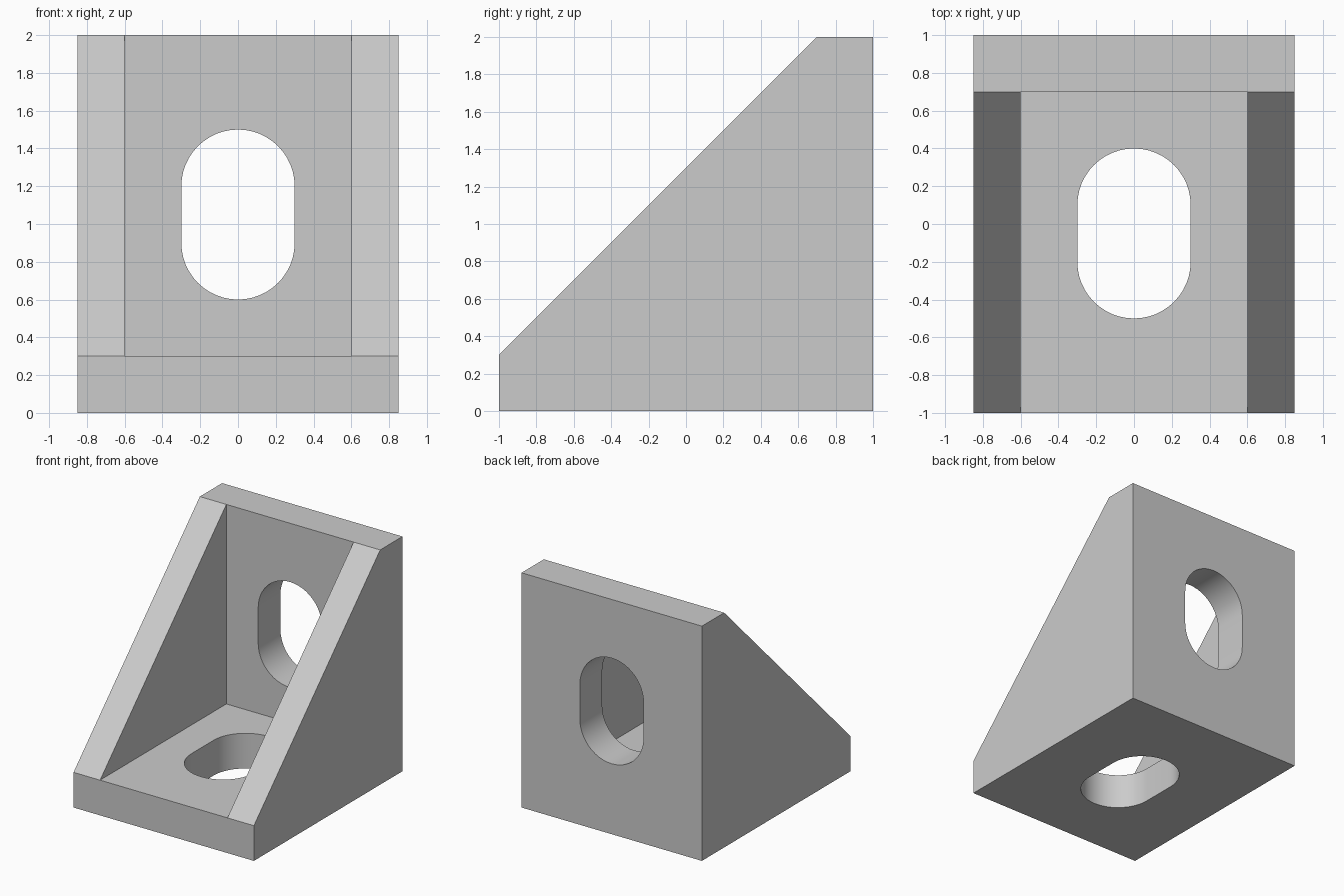
import bpy, bmesh, math
from mathutils import Matrix, Vector

if "Cube" in bpy.data.objects:
    bpy.data.objects.remove(bpy.data.objects["Cube"], do_unlink=True)

WIDTH, WALL, INNER = 1.7, 0.3, 1.2

grey = bpy.data.materials.new("plain grey")
grey.use_nodes = True
colour = (0.6, 0.6, 0.6, 1)
grey.diffuse_color = colour
grey.node_tree.nodes["Principled BSDF"].inputs["Base Color"].default_value = colour


def prism(name, points, direction):
    """Extrude a closed outline along a direction into a solid object."""
    bm = bmesh.new()
    face = bm.faces.new([bm.verts.new(p) for p in points])
    result = bmesh.ops.extrude_face_region(bm, geom=[face])
    moved = [v for v in result["geom"] if isinstance(v, bmesh.types.BMVert)]
    bmesh.ops.translate(bm, verts=moved, vec=direction)
    bmesh.ops.recalc_face_normals(bm, faces=bm.faces)
    mesh = bpy.data.meshes.new(name)
    bm.to_mesh(mesh)
    bm.free()
    mesh.materials.append(grey)
    obj = bpy.data.objects.new(name, mesh)
    bpy.context.collection.objects.link(obj)
    return obj


def slot(name, matrix, radius=0.3, half=0.15, steps=24):
    """Round-ended cutter, longer along its local y axis."""
    points = []
    for end in (0, 1):
        for i in range(steps + 1):
            a = math.pi * (end + i / steps)
            y = radius * math.sin(a) + (-half if end else half)
            points.append(matrix @ Vector((radius * math.cos(a), y, -0.25)))
    return prism(name, points, matrix.to_3x3() @ Vector((0, 0, 0.5)))


# Solid wedge with blunt ends
outline = [(-1, 0), (1, 0), (1, 2), (1 - WALL, 2), (-1, WALL)]
bracket = prism("angle_bracket", [(-WIDTH / 2, y, z) for y, z in outline], (WIDTH, 0, 0))

# Pocket between the two side ribs, leaving the base and back plates
pocket_outline = [(-1.2, WALL), (1 - WALL, WALL), (1 - WALL, 2.2), (-1.2, 2.2)]
pocket = prism("pocket_cutter", [(-INNER / 2, y, z) for y, z in pocket_outline], (INNER, 0, 0))

# Screw slots through the base and the back plate
base_slot = slot("base_slot_cutter", Matrix.Translation((0, -0.05, WALL / 2)))
back_slot = slot("back_slot_cutter",
                 Matrix.Translation((0, 1 - WALL / 2, 1.05)) @ Matrix.Rotation(math.pi / 2, 4, "X"))

bpy.context.view_layer.objects.active = bracket
bracket.select_set(True)
for cutter in (pocket, base_slot, back_slot):
    cut = bracket.modifiers.new(cutter.name, "BOOLEAN")
    cut.operation, cut.solver, cut.object = "DIFFERENCE", "EXACT", cutter
    bpy.ops.object.modifier_apply(modifier=cut.name)
    bpy.data.objects.remove(cutter, do_unlink=True)

bpy.ops.object.shade_smooth_by_angle(angle=math.radians(30))
